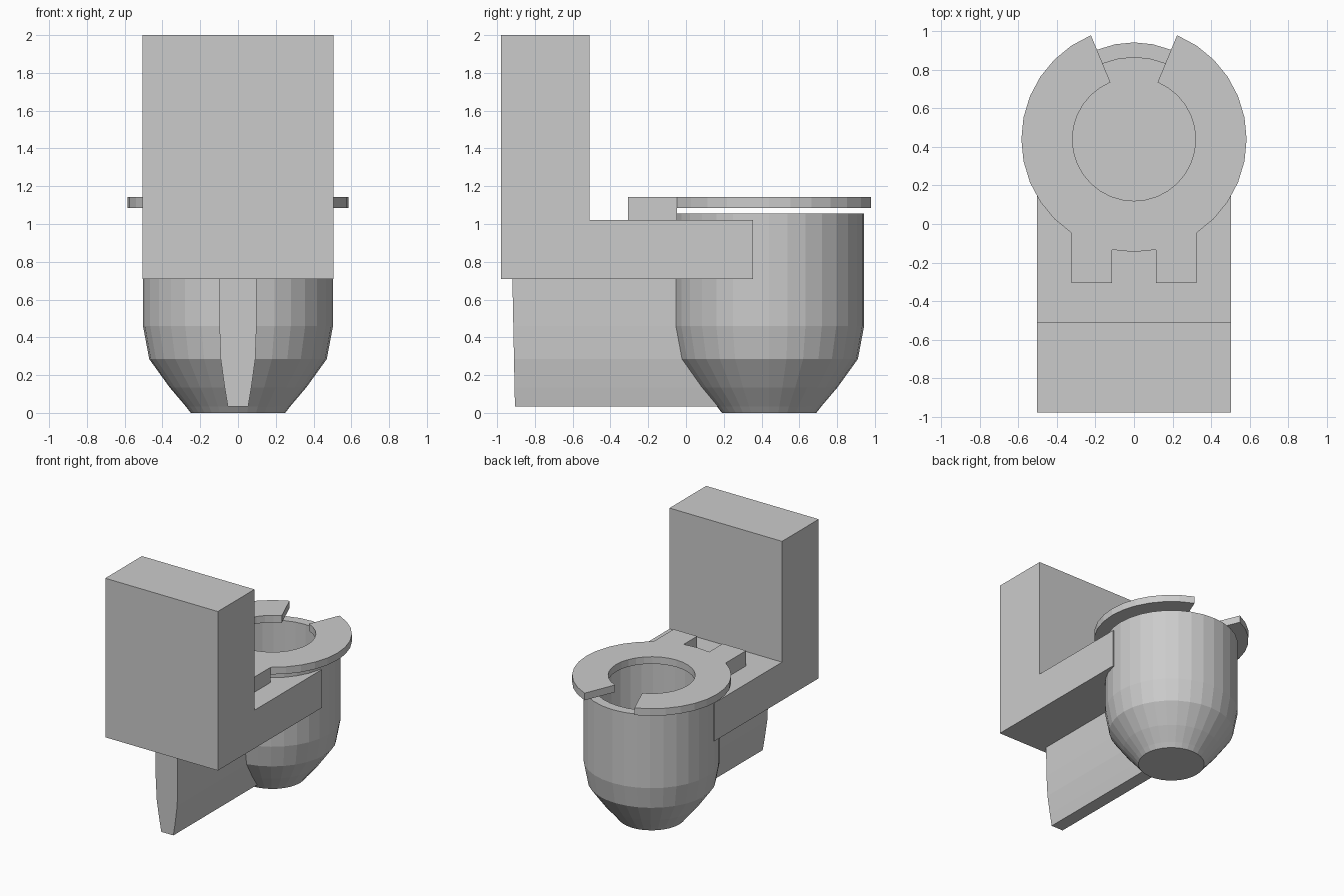
import bpy, bmesh
from math import sin, cos, tau

cube = bpy.data.objects.get("Cube")
if cube:
    bpy.data.objects.remove(cube)

SIDES = 32
CY = 0.44            # centre of the bowl
BOWL_R = 0.503
INNER_R = 0.425
SEAT_R = 0.585

grey = bpy.data.materials.new("plain_grey")
grey.use_nodes = True
grey.diffuse_color = (0.6, 0.6, 0.6, 1)
grey.node_tree.nodes["Principled BSDF"].inputs["Base Color"].default_value = (0.6, 0.6, 0.6, 1)


def make(name, bm):
    bmesh.ops.recalc_face_normals(bm, faces=bm.faces)
    mesh = bpy.data.meshes.new(name)
    bm.to_mesh(mesh)
    bm.free()
    mesh.materials.append(grey)
    obj = bpy.data.objects.new(name, mesh)
    bpy.context.collection.objects.link(obj)
    return obj


def ring_point(step, radius):
    """Point on the bowl circle; step 0 is the tank side, positive steps go to +x."""
    a = tau * step / SIDES
    return (radius * sin(a), CY - radius * cos(a))


def loft(name, rings):
    """Skin a stack of equal closed rings and cap both ends."""
    bm = bmesh.new()
    rows = [[bm.verts.new(p) for p in ring] for ring in rings]
    n = len(rows[0])
    for low, high in zip(rows, rows[1:]):
        for i in range(n):
            j = (i + 1) % n
            bm.faces.new((low[i], low[j], high[j], high[i]))
    bm.faces.new(rows[0])
    bm.faces.new(rows[-1])
    return make(name, bm)


def prism(name, outline, z0, z1):
    return loft(name, [[(x, y, z) for x, y in outline] for z in (z0, z1)])


# Bowl: outer wall from the foot up, over the rim and down to the inner floor
outer = [(0, 0.25), (0.035, 0.277), (0.135, 0.362), (0.285, 0.47), (0.46, BOWL_R)]
inner = [(1.055, BOWL_R), (1.055, INNER_R), (0.46, INNER_R)]
loft("bowl", [[(*ring_point(s, r), z) for s in range(SIDES)] for z, r in outer + inner])

# Narrow pedestal running back from the bowl, matching its profile
rows = []
for z, r in outer[1:] + [(0.712, BOWL_R)]:
    w, front = ring_point(1, r)
    back = -0.905 - 0.02 * z
    rows.append([(-w, back, z), (w, back, z), (w, front + 0.02, z), (-w, front + 0.02, z)])
loft("pedestal", rows)

# Tank and the shelf that joins it to the bowl
prism("tank", [(-0.505, -0.98), (0.505, -0.98), (0.505, -0.51), (-0.505, -0.51)], 0.71, 2.0)
shelf = [(-0.505, -0.52), (0.505, -0.52), (0.505, 0.355)]
shelf += [ring_point(s, 0.465) for s in range(7, -8, -1)] + [(-0.505, 0.355)]
prism("shelf", shelf, 0.71, 1.02)

# Seat ring, open at the end away from the tank
span = range(-14, 15)
seat = [ring_point(s, SEAT_R) for s in span] + [ring_point(s, 0.32) for s in reversed(span)]
prism("seat", seat, 1.085, 1.143)

# Hinge blocks behind the seat
for side, label in ((1, "left"), (-1, "right")):
    arc = [ring_point(side * s, SEAT_R) for s in (1, 2, 3)]
    block = arc + [(arc[2][0], -0.307), (arc[0][0], -0.307)]
    prism(label + "_hinge", block, 1.018, 1.143)
